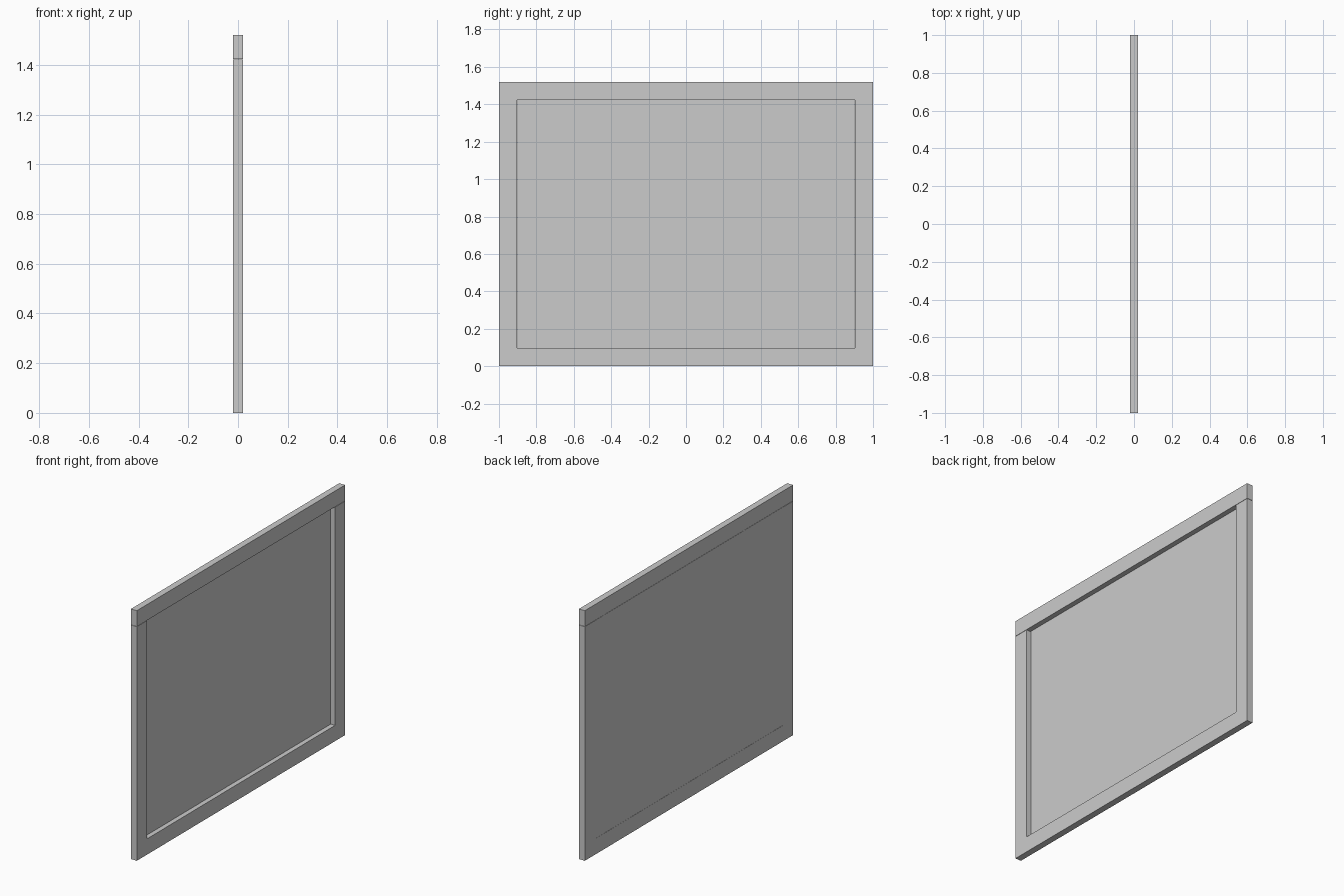
import bpy

cube = bpy.data.objects.get("Cube")
if cube:
    bpy.data.objects.remove(cube, do_unlink=True)

# Material
grey = bpy.data.materials.new("plain grey")
grey.use_nodes = True
colour = (0.6, 0.6, 0.6, 1)
grey.diffuse_color = colour
grey.node_tree.nodes["Principled BSDF"].inputs["Base Color"].default_value = colour

HEIGHT, HALF_LEN, HALF_THICK = 1.52, 1.0, 0.02
BAR = 0.096   # width of each frame bar
GAP = 0.002   # fine joint between the parts


def box(name, low, high):
    """Add a box spanning two opposite corners."""
    centre = [(a + b) / 2 for a, b in zip(low, high)]
    bpy.ops.mesh.primitive_cube_add(size=1, location=centre)
    obj = bpy.context.object
    obj.name = name
    obj.scale = [b - a for a, b in zip(low, high)]
    bpy.ops.object.transform_apply(location=False, rotation=False, scale=True)
    obj.data.materials.append(grey)
    return obj


# Full length rails
for name, z in (("bottom_rail", 0), ("top_rail", HEIGHT - BAR)):
    box(name, (-HALF_THICK, -HALF_LEN, z), (HALF_THICK, HALF_LEN, z + BAR))

# Upright posts between the rails
for name, y in (("front_post", -HALF_LEN), ("back_post", HALF_LEN - BAR)):
    box(name, (-HALF_THICK, y, BAR), (HALF_THICK, y + BAR, HEIGHT - BAR - GAP))

# Thin panel, nearly flush on one side and recessed on the other
inner = HALF_LEN - BAR - GAP
box("panel", (-HALF_THICK + 0.001, -inner, BAR),
    (-HALF_THICK + 0.011, inner, HEIGHT - BAR - GAP))
